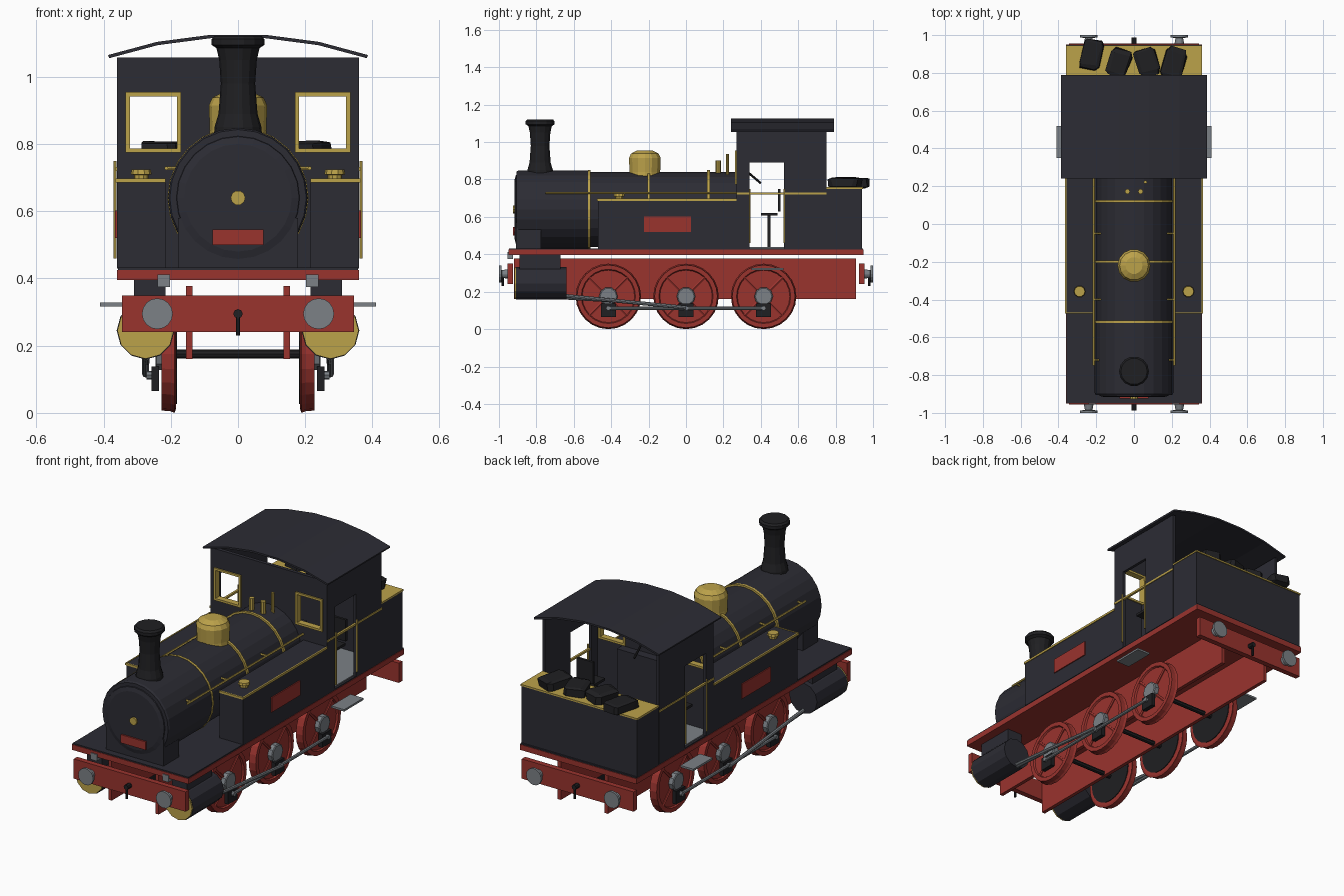
import bpy, bmesh, math, random
from mathutils import Vector, Matrix

default_cube = bpy.data.objects.get("Cube")
if default_cube:
    bpy.data.objects.remove(default_cube, do_unlink=True)
random.seed(4)


def material(name, red, green, blue):
    mat = bpy.data.materials.new(name)
    mat.use_nodes = True
    mat.diffuse_color = (red, green, blue, 1)
    shader = mat.node_tree.nodes["Principled BSDF"]
    shader.inputs["Base Color"].default_value = mat.diffuse_color
    shader.inputs["Roughness"].default_value = 0.6
    return mat


BODY = material("body black", .025, .025, .034)
IRON = material("iron black", .014, .014, .016)
RED = material("frame red", .32, .033, .027)
BRASS = material("brass", .5, .36, .068)
STEEL = material("steel grey", .2, .22, .24)
SIDES = (("left", 1), ("right", -1))
ENDS = (("front", -1), ("rear", 1))


def finish(name, bm, mat):
    bmesh.ops.recalc_face_normals(bm, faces=bm.faces)
    mesh = bpy.data.meshes.new(name)
    bm.to_mesh(mesh)
    bm.free()
    mesh.materials.append(mat)
    obj = bpy.data.objects.new(name, mesh)
    bpy.context.collection.objects.link(obj)
    return obj


def box(name, xs, ys, zs, mat):
    """Box between the given limits on each axis."""
    bm = bmesh.new()
    bmesh.ops.create_cube(bm, size=1)
    spans = (xs, ys, zs)
    for v in bm.verts:
        v.co = [a + (b - a) * (c + .5) for (a, b), c in zip(spans, v.co)]
    return finish(name, bm, mat)


def side_box(name, xs, ys, zs, mat):
    """The same box on both sides of the model."""
    for side, s in SIDES:
        box(f"{side}_{name}", sorted((s * xs[0], s * xs[1])), ys, zs, mat)


def lathe(name, origin, axis, profile, mat, sides=16):
    """Turn (radius, distance) points around an axis."""
    bm = bmesh.new()
    rings = []
    for radius, along in profile:
        ring = []
        for i in range(sides):
            a = math.tau * i / sides
            ring.append(bm.verts.new((radius * math.cos(a), radius * math.sin(a), along)))
        rings.append(ring)
    for low, high in zip(rings, rings[1:]):
        for i in range(sides):
            j = (i + 1) % sides
            bm.faces.new((low[i], low[j], high[j], high[i]))
    bm.faces.new(rings[0])
    bm.faces.new(rings[-1])
    turn = Vector(axis).to_track_quat("Z", "Y").to_matrix().to_4x4()
    bm.transform(Matrix.Translation(origin) @ turn)
    return finish(name, bm, mat)


def rod(name, start, end, radius, mat, sides=8):
    axis = Vector(end) - Vector(start)
    return lathe(name, start, axis, [(radius, 0), (radius, axis.length)], mat, sides)


def panel(name, us, vs, holes, place, thickness, mat):
    """Sheet made of grid cells, leaving the listed cells open."""
    bm = bmesh.new()
    grid = [[bm.verts.new(place(u, v)) for v in vs] for u in us]
    for i in range(len(us) - 1):
        for j in range(len(vs) - 1):
            if (i, j) not in holes:
                bm.faces.new((grid[i][j], grid[i + 1][j], grid[i + 1][j + 1], grid[i][j + 1]))
    obj = finish(name, bm, mat)
    solid = obj.modifiers.new("thickness", "SOLIDIFY")
    solid.thickness = thickness
    solid.offset = 0
    return obj


# Chassis: footplate, frames, beams, buffers, couplings
box("footplate", (-.36, .36), (-.95, .95), (.395, .425), RED)
box("footplate_top", (-.357, .357), (-.947, .947), (.425, .432), BODY)
side_box("frame", (.135, .155), (-.92, .91), (.16, .378), RED)
for end, e in ENDS:
    box(f"{end}_beam", (-.345, .345), sorted((e * .925, e * .955)), (.24, .35), RED)
    for side, s in SIDES:
        lathe(f"{end}_{side}_buffer", (s * .24, e * .95, .295), (0, e, 0),
              [(.026, 0), (.02, .035), (.046, .037), (.046, .05)], STEEL)
    rod(f"{end}_hook", (0, e * .95, .295), (0, e * .988, .295), .014, IRON)
    rod(f"{end}_link", (0, e * .98, .3), (0, e * .98, .23), .006, IRON)
side_box("lamp_iron", (.202, .24), (-.955, -.925), (.375, .412), STEEL)

# Wheels with axles and cranks
AXLES = (("front", -.415), ("middle", 0), ("rear", .415))
HUB = .175
for label, y in AXLES:
    rod(f"{label}_axle", (-.19, y, HUB), (.19, y, HUB), .013, IRON)
    for side, s in SIDES:
        name = f"{label}_{side}"
        centre = (s * .185, y, HUB)
        lathe(f"{name}_wheel", centre, (s, 0, 0),
              [(.165, 0), (.175, .004), (.17, .016), (.168, .042), (.145, .042), (.14, .033), (.05, .033)],
              RED, 24)
        lathe(f"{name}_wheel_back", (s * .181, y, HUB), (s, 0, 0), [(.148, 0), (.148, .006)], IRON, 24)
        lathe(f"{name}_hub", (s * .21, y, HUB), (s, 0, 0), [(.05, 0), (.05, .032), (.044, .036)], STEEL, 10)
        for k in range(4):
            a = math.tau * (k + .5) / 4
            out = Vector((0, math.cos(a), math.sin(a)))
            hub = Vector((s * .218, y, HUB))
            rod(f"{name}_spoke", hub + out * .04, hub + out * .148, .009, RED, 6)
        box(f"{name}_crank", sorted((s * .235, s * .258)), (y - .04, y + .04), (.065, .138), IRON)
        rod(f"{name}_pin", (s * .25, y, .112), (s * .272, y, .112), .013, STEEL)

# Cylinders and rods
for side, s in SIDES:
    x = s * .275
    rod(f"{side}_cylinder", (x, -.91, .245), (x, -.64, .245), .086, BODY, 12)
    rod(f"{side}_cylinder_cap", (x, -.918, .245), (x, -.91, .245), .084, BRASS, 12)
    rod(f"{side}_coupling_rod", (s * .262, -.415, .112), (s * .262, .415, .112), .009, STEEL)
    rod(f"{side}_connecting_rod", (s * .275, -.645, .178), (s * .275, 0, .115), .01, STEEL)
    rod(f"{side}_piston_rod", (s * .27, -.645, .165), (s * .27, -.4, .15), .007, STEEL)
side_box("cylinder_mount", (.215, .31), (-.89, -.67), (.31, .396), BODY)
side_box("step", (.33, .41), (.35, .52), (.317, .328), STEEL)

# Boiler, smokebox and their fittings
MID = .64
lathe("boiler", (0, 0, MID), (0, 1, 0), [(.2, -.54), (.2, .28)], BODY, 24)
lathe("smokebox", (0, 0, MID), (0, 1, 0), [(.203, -.905), (.208, -.895), (.208, -.525)], BODY, 24)
lathe("smokebox_door", (0, -.9, MID), (0, -1, 0), [(.185, 0), (.182, .01), (.16, .016)], BODY, 24)
rod("door_knob", (0, -.91, MID), (0, -.926, MID), .022, BRASS, 10)
box("front_plate", (-.076, .076), (-.925, -.91), (.5, .546), RED)
box("saddle", (-.178, .178), (-.91, -.775), (.43, .58), BODY)
for y in (-.518, -.2, .12):
    lathe("boiler_band", (0, y, MID), (0, 1, 0), [(.21, -.007), (.21, .007)], BRASS, 24)
lathe("chimney", (0, -.78, 0), (0, 0, 1),
      [(.072, .81), (.07, .85), (.058, .89), (.051, .98), (.056, 1.05),
       (.064, 1.085), (.079, 1.095), (.079, 1.112), (.07, 1.122)], IRON, 14)
lathe("dome", (0, -.22, 0), (0, 0, 1),
      [(.088, .8), (.084, .84), (.087, .915), (.076, .938), (.045, .954)], BRASS, 14)
for side, s in SIDES:
    rod(f"{side}_valve", (s * .035, .172, .82), (s * .035, .172, .902), .014, BRASS)
    rod(f"{side}_handrail", (s * .213, -.75, .728), (s * .213, .27, .728), .006, BRASS, 6)
    for y in (-.72, -.4, -.05):
        rod(f"{side}_rail_post", (s * .175, y, .728), (s * .213, y, .728), .006, BRASS, 6)
rod("whistle", (.06, .222, .81), (.06, .222, .937), .009, BRASS)

# Side tanks
side_box("tank", (.215, .36), (-.47, .27), (.43, .695), BODY)
side_box("tank_side_trim", (.357, .364), (-.474, .27), (.685, .697), BRASS)
side_box("tank_front_trim", (.215, .364), (-.475, -.468), (.685, .697), BRASS)
side_box("nameplate", (.358, .366), (-.225, .027), (.52, .602), RED)
for side, s in SIDES:
    lathe(f"{side}_tank_filler", (s * .288, -.357, .69), (0, 0, 1), [(.022, 0), (.022, .018), (.031, .02), (.028, .034)], BRASS, 10)

# Cab walls, roof, floor and openings
FLOOR, EAVES = .43, 1.058
WIN_X, WIN_Z = (.175, .328), (.78, .948)
panel("cab_front", (-.36, -WIN_X[1], -WIN_X[0], WIN_X[0], WIN_X[1], .36),
      (FLOOR, *WIN_Z, EAVES), {(1, 1), (3, 1)}, lambda u, v: (u, .28, v), .02, BODY)
for side, s in SIDES:
    panel(f"{side}_cab_side", (.27, .34, .525, .752), (FLOOR, .892, EAVES), {(1, 0)},
          lambda u, v: (s * .352, u, v), .016, BODY)
    for y in (.34, .525):
        rod(f"{side}_door_rail", (s * .366, y, .46), (s * .366, y, .75), .005, BRASS, 6)
side_box("cab_trim", (.352, .364), (.27, .752), (.72, .731), BRASS)
for edge in WIN_X:
    side_box("window_upright", (edge - .006, edge + .006), (.262, .297), WIN_Z, BRASS)
for edge in WIN_Z:
    side_box("window_rail", (WIN_X[0] - .006, WIN_X[1] + .006), (.262, .297), (edge - .006, edge + .006), BRASS)
arch = {-.385: 1.06, -.24: 1.099, -.08: 1.12, .08: 1.12, .24: 1.099, .385: 1.06}
panel("roof", tuple(arch), (.24, .79), (), lambda u, v: (u, v, arch[u]), .01, BODY)
box("cab_floor", (-.345, .345), (.29, .75), (.431, .438), STEEL)

# Cab interior
box("backhead", (-.19, .19), (.288, .338), (FLOOR, .77), BODY)
rod("regulator_lever", (.04, .335, .835), (.04, .4, .78), .006, IRON)
side_box("seat", (.22, .32), (.4, .49), (.608, .622), IRON)
side_box("seat_back", (.22, .32), (.492, .506), (.63, .75), IRON)
side_box("seat_post", (.26, .28), (.437, .453), (FLOOR, .61), IRON)

# Bunker and coal
box("bunker", (-.357, .357), (.75, .94), (FLOOR, .75), BODY)
box("bunker_top", (-.36, .36), (.752, .945), (.75, .759), BRASS)
for x, y, length in ((-.225, .9, .16), (-.08, .85, .15), (.07, .86, .15), (.21, .85, .16)):
    bm = bmesh.new()
    bmesh.ops.create_cube(bm, size=1)
    bmesh.ops.bevel(bm, geom=bm.edges[:], offset=.14, segments=1, affect="EDGES")
    for v in bm.verts:
        v.co = [c + random.uniform(-.05, .05) for c in v.co]
    spin = Matrix.Rotation(random.uniform(-.4, .4), 4, "Z")
    bm.transform(Matrix.Translation((x, y, .782)) @ spin @ Matrix.Diagonal((.11, length, .056, 1)))
    finish("coal_lump", bm, IRON)
